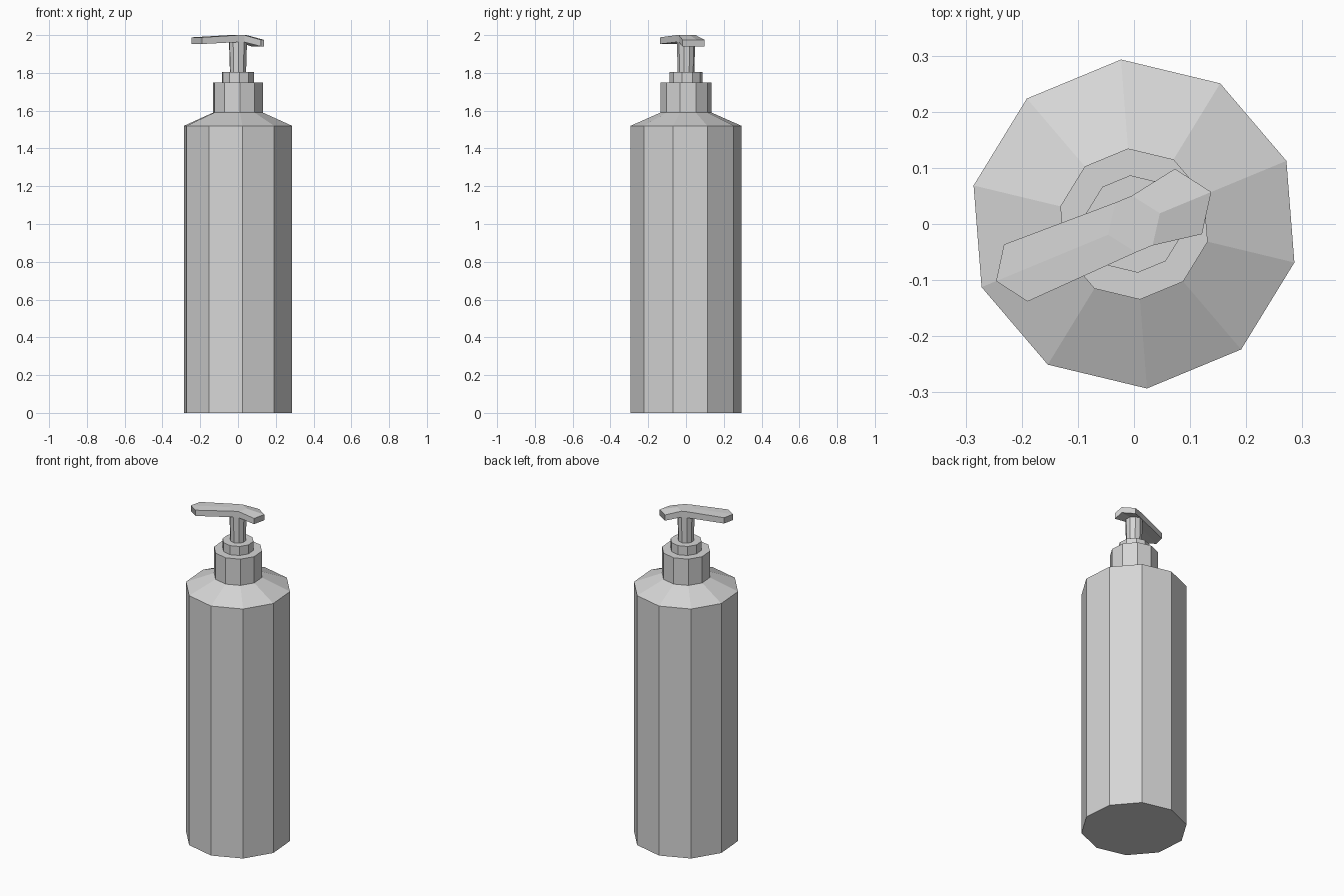
import bpy
import bmesh
import math

default_cube = bpy.data.objects.get("Cube")
if default_cube:
    bpy.data.objects.remove(default_cube, do_unlink=True)

SIDES = 10
TURN = math.radians(22.5)

# Single plain material
grey = bpy.data.materials.new("light grey")
grey.use_nodes = True
colour = (0.67, 0.67, 0.67, 1)
grey.diffuse_color = colour
grey.node_tree.nodes["Principled BSDF"].inputs["Base Color"].default_value = colour


def finish(name, bm):
    """Turn a bmesh into a flat-shaded object, rotated to the pump direction."""
    bmesh.ops.recalc_face_normals(bm, faces=bm.faces[:])
    mesh = bpy.data.meshes.new(name)
    bm.to_mesh(mesh)
    bm.free()
    mesh.materials.append(grey)
    obj = bpy.data.objects.new(name, mesh)
    obj.rotation_euler.z = TURN
    bpy.context.collection.objects.link(obj)
    return obj


def loft(name, rings):
    """Join rings of points with quads and cap both ends."""
    bm = bmesh.new()
    loops = [[bm.verts.new(p) for p in ring] for ring in rings]
    n = len(loops[0])
    for a, b in zip(loops, loops[1:]):
        for i in range(n):
            j = (i + 1) % n
            bm.faces.new((a[i], a[j], b[j], b[i]))
    bm.faces.new(loops[0])
    bm.faces.new(loops[-1])
    return finish(name, bm)


def lathe(name, profile):
    """Ten-sided solid from (radius, height) pairs."""
    angles = [math.tau * i / SIDES for i in range(SIDES)]
    return loft(name, [[(r * math.cos(a), r * math.sin(a), z) for a in angles]
                       for r, z in profile])


# Bottle, cap and pump stem
lathe("bottle_body", [(0.294, 0), (0.294, 1.52), (0.135, 1.59)])
lathe("neck_cap", [(0.135, 1.59), (0.135, 1.75)])
lathe("pump_collar", [(0.087, 1.75), (0.087, 1.805)])
lathe("pump_stem", [(0.044, 1.805), (0.049, 1.965)])

# Pump head: chevron cross-sections (tip, side, half width, bottom, top)
stations = [
    (-0.266, -0.228, 0.055, 1.953, 1.988),
    (-0.05, -0.016, 0.048, 1.963, 2.0),
    (0.05, 0.016, 0.048, 1.963, 2.0),
    (0.149, 0.105, 0.063, 1.94, 1.975),
]
loft("pump_head", [
    [(side, -w, low), (tip, 0, low), (side, w, low),
     (side, w, high), (tip, 0, high), (side, -w, high)]
    for tip, side, w, low, high in stations])
